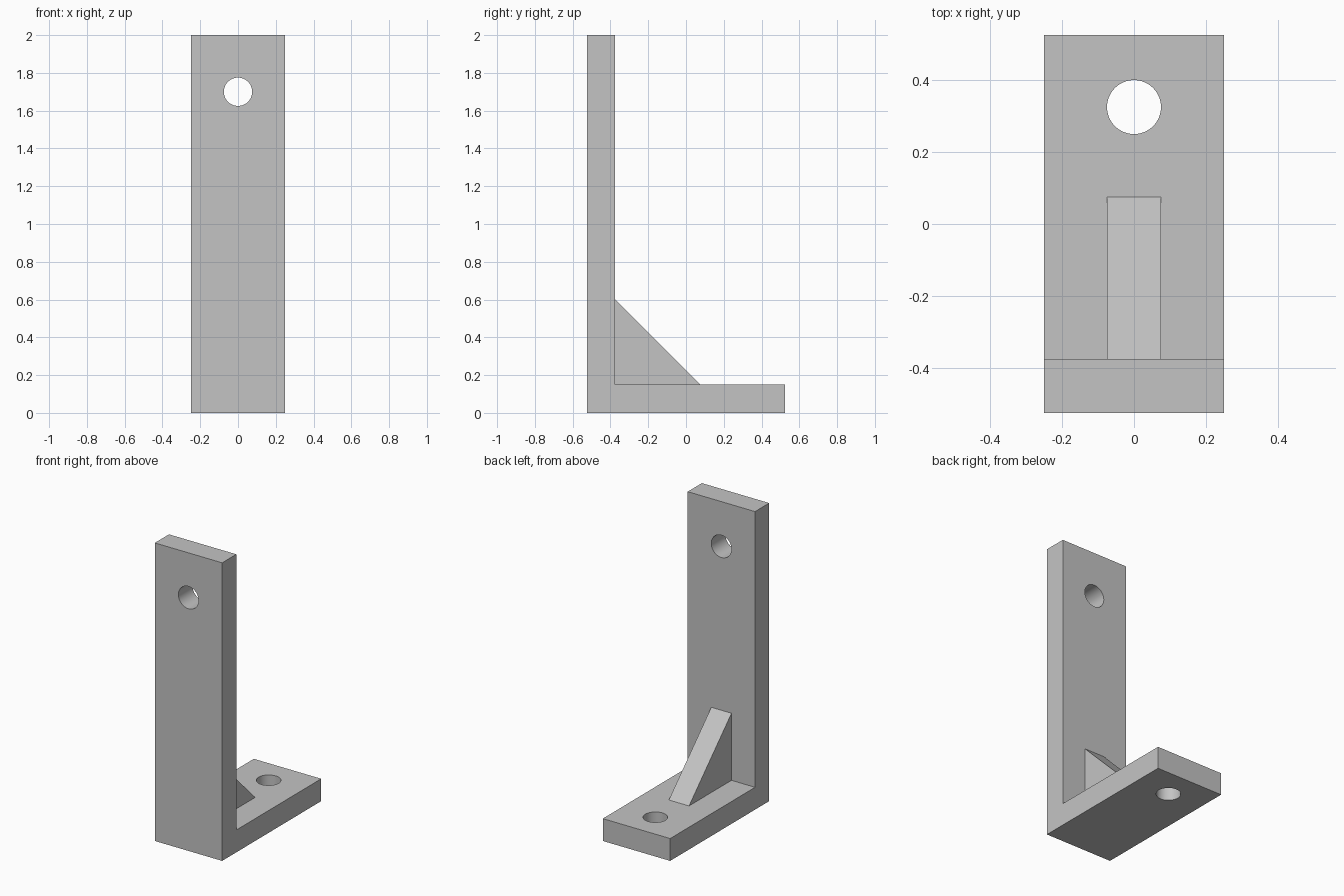
import bpy
import bmesh
import math
from mathutils import Matrix, Vector

cube = bpy.data.objects.get("Cube")
if cube:
    bpy.data.objects.remove(cube, do_unlink=True)

HALF_WIDTH, HALF_DEPTH, HEIGHT = 0.25, 0.525, 2.0
THICK, HOLE_R, RIB = 0.15, 0.075, 0.45

grey = bpy.data.materials.new("plain_grey")
grey.use_nodes = True
colour = (0.55, 0.55, 0.55, 1)
grey.diffuse_color = colour
grey.node_tree.nodes["Principled BSDF"].inputs["Base Color"].default_value = colour


def add_object(name, bm):
    bmesh.ops.recalc_face_normals(bm, faces=bm.faces)
    mesh = bpy.data.meshes.new(name)
    bm.to_mesh(mesh)
    bm.free()
    mesh.materials.append(grey)
    obj = bpy.data.objects.new(name, mesh)
    bpy.context.collection.objects.link(obj)
    return obj


def extrude_profile(name, points, half_width):
    """Extrude a (y, z) side profile across x."""
    bm = bmesh.new()
    face = bm.faces.new([bm.verts.new((-half_width, y, z)) for y, z in points])
    out = bmesh.ops.extrude_face_region(bm, geom=[face])["geom"]
    verts = [v for v in out if isinstance(v, bmesh.types.BMVert)]
    bmesh.ops.translate(bm, verts=verts, vec=(2 * half_width, 0, 0))
    return add_object(name, bm)


def drill(target, name, centre, rotation):
    """Cut a round hole with a hidden cylinder."""
    bm = bmesh.new()
    bmesh.ops.create_cone(bm, cap_ends=True, segments=64, radius1=HOLE_R, radius2=HOLE_R,
                          depth=3 * THICK, matrix=Matrix.Translation(centre) @ rotation)
    cutter = add_object(name, bm)
    cutter.hide_render = True
    cutter.hide_set(True)
    cutter.display_type = 'WIRE'
    mod = target.modifiers.new(name, 'BOOLEAN')
    mod.operation = 'DIFFERENCE'
    mod.solver = 'EXACT'
    mod.object = cutter
    bpy.context.view_layer.update()
    # Bake the cut, then discard the cutter
    baked = bpy.data.meshes.new_from_object(
        target.evaluated_get(bpy.context.evaluated_depsgraph_get()))
    target.modifiers.clear()
    target.data = baked
    bpy.data.objects.remove(cutter, do_unlink=True)


# L-shaped plate: upright at the front, foot running to the back
front, inner, back = -HALF_DEPTH, -HALF_DEPTH + THICK, HALF_DEPTH
bracket = extrude_profile("angle_bracket", [
    (front, 0), (back, 0), (back, THICK), (inner, THICK),
    (inner, HEIGHT), (front, HEIGHT)], HALF_WIDTH)

# Mounting holes
drill(bracket, "upright_hole", Vector((0, front + THICK / 2, 1.7)),
      Matrix.Rotation(math.pi / 2, 4, 'X'))
drill(bracket, "foot_hole", Vector((0, 0.325, THICK / 2)), Matrix.Identity(4))

# Triangular stiffening rib in the inside corner
rib = extrude_profile("gusset_rib", [
    (inner, THICK), (inner + RIB, THICK), (inner, THICK + RIB)], HOLE_R)

# Smooth hole walls, crisp plate edges
bpy.ops.object.select_all(action='DESELECT')
bracket.select_set(True)
bpy.context.view_layer.objects.active = bracket
bpy.ops.object.shade_smooth_by_angle(angle=math.radians(30))
